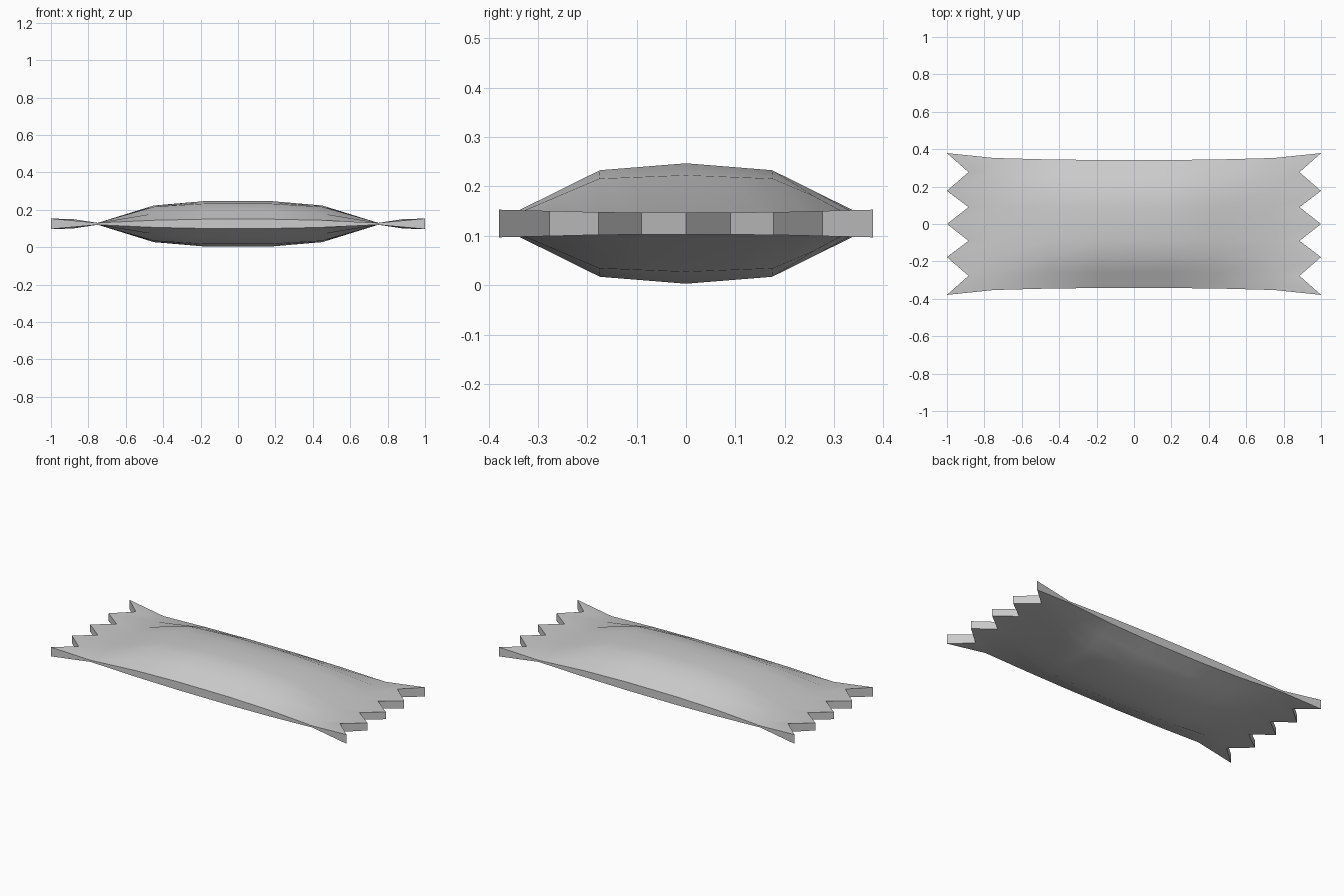
import bpy, bmesh

if "Cube" in bpy.data.objects:
    bpy.data.objects.remove(bpy.data.objects["Cube"])

MID = 0.125
# stations along x: (x, half width, edge half-height, quarter half-height, centre half-height)
half = [
    (0.17, 0.342, 0.025, 0.108, 0.122),
    (0.45, 0.345, 0.019, 0.091, 0.098),
    (0.75, 0.353, 0.005, 0.005, 0.005),
    (1.00, 0.379, 0.028, 0.023, 0.022),
]
stations = [(-x, *r) for x, *r in reversed(half)] + half
N = 9           # points across the width, alternating tooth tip and notch
NOTCH = 0.115

bm = bmesh.new()


def sheet(sign):
    rows = []
    for x, w, e, q, c in stations:
        row = []
        for j in range(N):
            v = (j - 4) / 4
            a = abs(v)
            # quarter line lies slightly off halfway
            y = w * (a * 1.02 if a <= 0.5 else 0.51 + (a - 0.5) * 0.98)
            y = y if v > 0 else -y
            h = c + (q - c) * a * 2 if a <= 0.5 else q + (e - q) * (a - 0.5) * 2
            px = x
            if abs(x) == 1 and j % 2:      # serrated ends
                px = x * (1 - NOTCH)
            if abs(x) == 1 and a in (0.25, 0.75):
                y = (0.09 if a == 0.25 else 0.277) * (1 if v > 0 else -1)
            if abs(x) == 1 and a == 0.5:
                y = 0.177 * (1 if v > 0 else -1)
            row.append(bm.verts.new((px, y, MID + sign * h)))
        rows.append(row)
    for i in range(len(rows) - 1):
        for j in range(N - 1):
            bm.faces.new((rows[i][j], rows[i + 1][j], rows[i + 1][j + 1], rows[i][j + 1]))
    return rows


# upper and lower foil surfaces
top, bot = sheet(1), sheet(-1)


def border(r):
    n = len(r)
    return ([r[i][0] for i in range(n)] + [r[-1][j] for j in range(1, N)]
            + [r[i][-1] for i in range(n - 2, -1, -1)] + [r[0][j] for j in range(N - 2, 0, -1)])


# side band and tooth faces
a, b = border(top), border(bot)
for k in range(len(a)):
    m = (k + 1) % len(a)
    bm.faces.new((a[k], b[k], b[m], a[m]))

bmesh.ops.recalc_face_normals(bm, faces=bm.faces)
mesh = bpy.data.meshes.new("bar_wrapper")
bm.to_mesh(mesh)
bm.free()
obj = bpy.data.objects.new("bar_wrapper", mesh)
bpy.context.collection.objects.link(obj)
bpy.context.view_layer.objects.active = obj
obj.select_set(True)
bpy.ops.object.shade_smooth_by_angle(angle=0.65)
